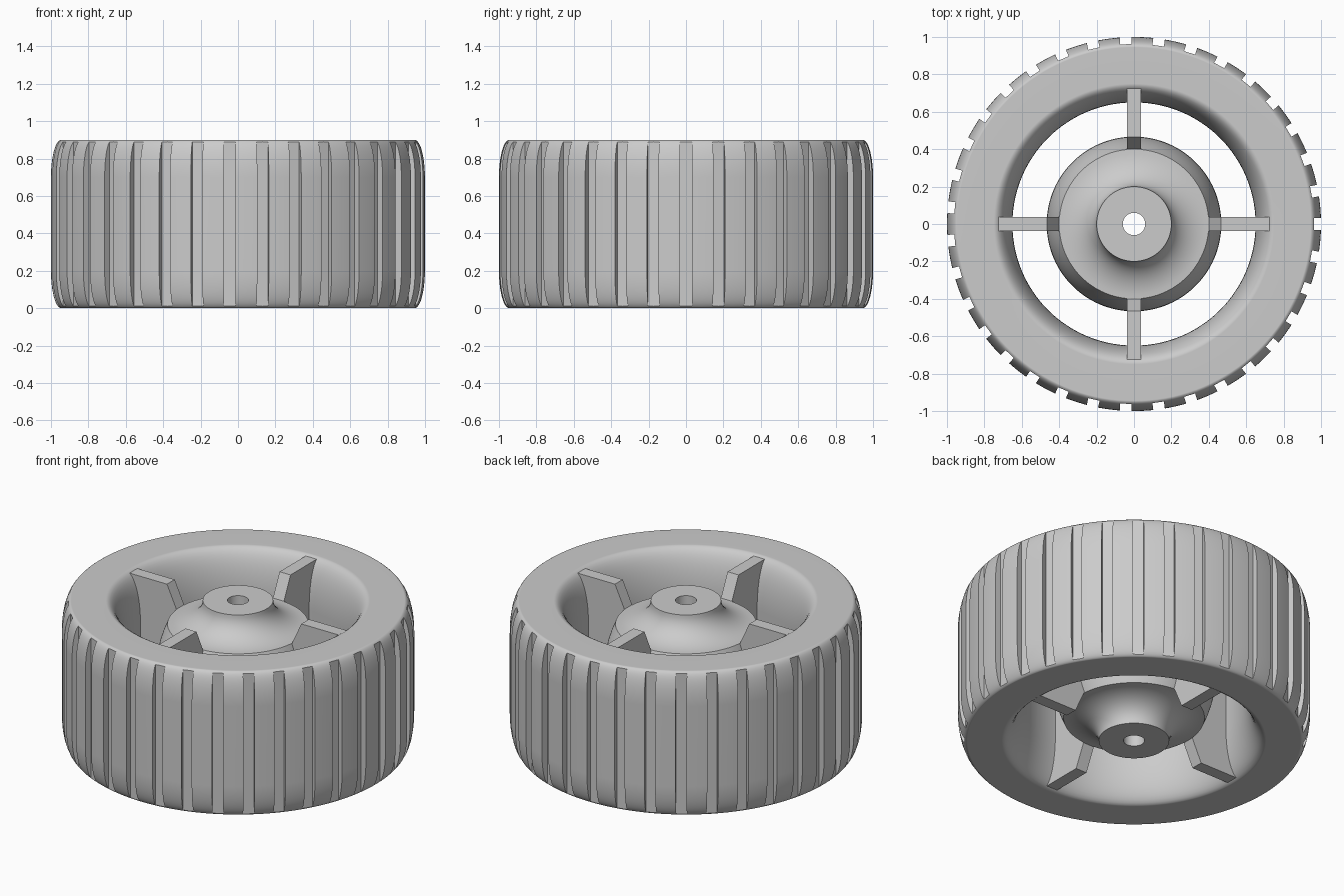
import bpy, bmesh
from math import sin, cos, pi, radians
from mathutils import Matrix

HEIGHT, MID = 0.9, 0.45
SEGMENTS, GROOVES = 140, 35

if "Cube" in bpy.data.objects:
    bpy.data.objects.remove(bpy.data.objects["Cube"], do_unlink=True)

grey = bpy.data.materials.new("plain_grey")
grey.use_nodes = True
grey.diffuse_color = (0.6, 0.6, 0.6, 1)
grey.node_tree.nodes["Principled BSDF"].inputs["Base Color"].default_value = (0.6, 0.6, 0.6, 1)


def add_object(name, bm):
    bmesh.ops.recalc_face_normals(bm, faces=bm.faces)
    mesh = bpy.data.meshes.new(name)
    bm.to_mesh(mesh)
    bm.free()
    mesh.materials.append(grey)
    obj = bpy.data.objects.new(name, mesh)
    bpy.context.collection.objects.link(obj)
    return obj


def select(obj):
    bpy.ops.object.select_all(action='DESELECT')
    obj.select_set(True)
    bpy.context.view_layer.objects.active = obj


def smooth(obj):
    select(obj)
    bpy.ops.object.shade_smooth_by_angle(angle=radians(30))
    weighted = obj.modifiers.new("even_shading", 'WEIGHTED_NORMAL')
    weighted.keep_sharp = True


def mirrored(half):
    """Close an upper half profile with its reflection below mid height."""
    return half + [(r, HEIGHT - z) for r, z in reversed(half) if abs(z - MID) > 1e-5]


def lathe(name, profile):
    bm = bmesh.new()
    rings = []
    for i in range(SEGMENTS):
        a = 2 * pi * i / SEGMENTS
        rings.append([bm.verts.new((r * cos(a), r * sin(a), z)) for r, z in profile])
    n = len(profile)
    for i in range(SEGMENTS):
        p, q = rings[i], rings[(i + 1) % SEGMENTS]
        for j in range(n):
            k = (j + 1) % n
            bm.faces.new((p[j], q[j], q[k], p[k]))
    return add_object(name, bm)


def arc(cr, cz, a, b, start, end, steps=12):
    """Elliptical arc in the radius-height plane."""
    angles = [radians(start + (end - start) * i / steps) for i in range(steps + 1)]
    return [(cr + a * cos(t), cz + b * sin(t)) for t in angles]


# Tyre: rounded outer shoulders and a flared inner opening
half = arc(0.75, 0.6, 0.1, 0.3, 180, 90) + arc(0.945, 0.7, 0.055, 0.2, 90, 0)
tyre = lathe("tyre", mirrored(half))

# Tread grooves cut across the tyre's outer face
bm = bmesh.new()
for i in range(GROOVES):
    turn = Matrix.Rotation(2 * pi * i / GROOVES, 4, 'Z')
    size = Matrix.Diagonal((0.14, 0.062, 1.2, 1))
    bmesh.ops.create_cube(bm, size=1, matrix=turn @ Matrix.Translation((1.032, 0, MID)) @ size)
cutter = add_object("groove_cutter", bm)
cutter.hide_render = True
cut = tyre.modifiers.new("grooves", 'BOOLEAN')
cut.operation = 'DIFFERENCE'
cut.solver = 'EXACT'
cut.object = cutter
select(tyre)
bpy.ops.object.modifier_apply(modifier=cut.name)
bpy.data.objects.remove(cutter, do_unlink=True)
smooth(tyre)

# Hub: bored boss, concave flare, then a bulging drum
flare = arc(0.4, HEIGHT, 0.2, 0.15, 180, 270)
drum = [(0.467 - 0.067 * s * s, MID + 0.3 * s) for s in (0.8, 0.6, 0.4, 0.2, 0)]
smooth(lathe("hub", mirrored([(0.06, HEIGHT)] + flare + drum)))

# Spokes: four thin webs from hub to tyre
outline = mirrored([(0.36, 0.74), (0.4, 0.75), (0.465, 0.89), (0.8, 0.89)])
for i, name in enumerate(("left", "back", "right", "front")):
    bm = bmesh.new()
    face = bm.faces.new([bm.verts.new((r, -0.038, z)) for r, z in outline])
    extruded = bmesh.ops.extrude_face_region(bm, geom=[face])
    verts = [v for v in extruded["geom"] if isinstance(v, bmesh.types.BMVert)]
    bmesh.ops.translate(bm, verts=verts, vec=(0, 0.076, 0))
    bmesh.ops.rotate(bm, verts=bm.verts, matrix=Matrix.Rotation(i * pi / 2, 3, 'Z'))
    add_object(name + "_spoke", bm)
